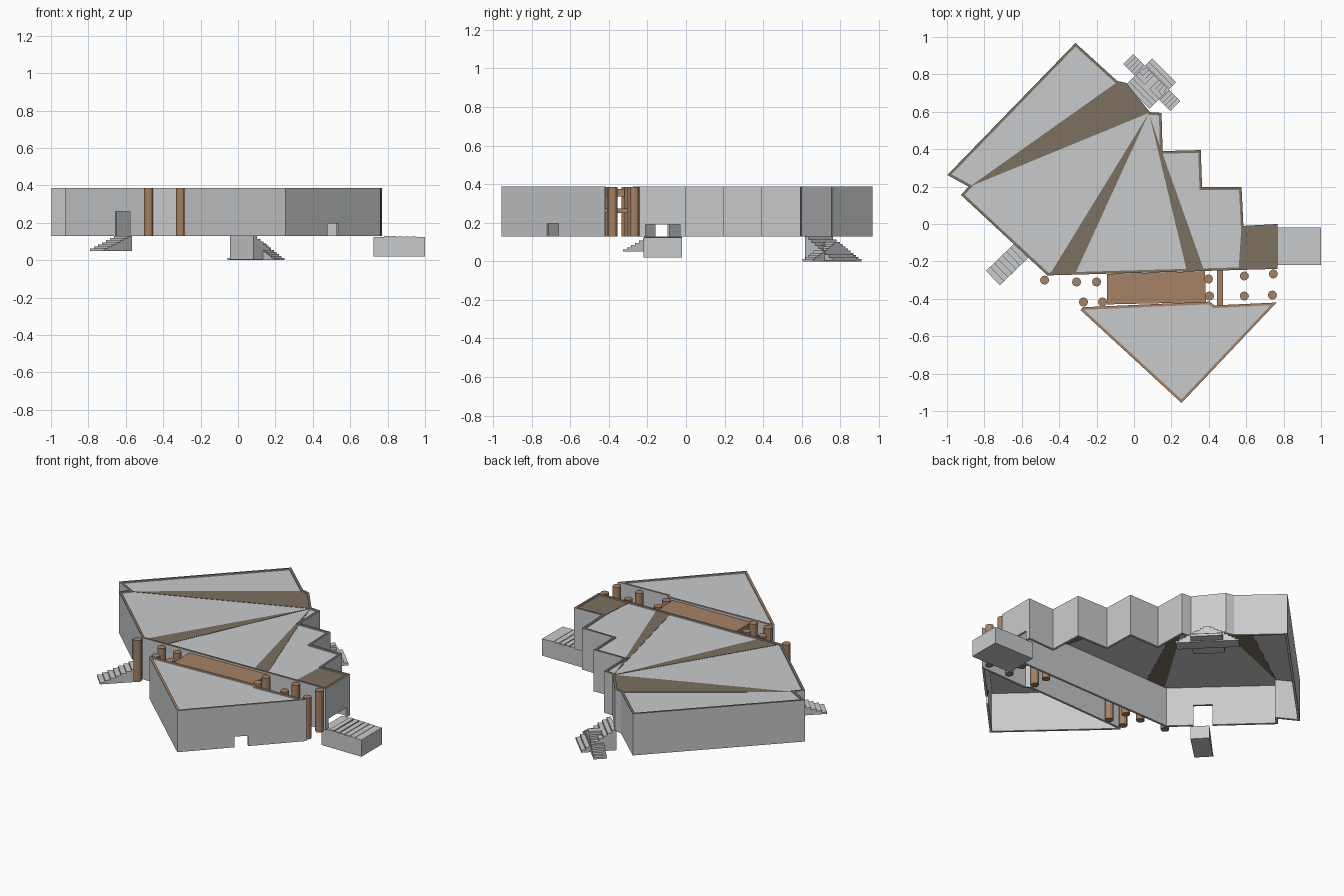
import bpy, bmesh, math
from mathutils import Vector, Matrix

if "Cube" in bpy.data.objects:
    bpy.data.objects.remove(bpy.data.objects["Cube"])


def material(name, rgb):
    m = bpy.data.materials.new(name)
    m.diffuse_color = (*rgb, 1)
    m.use_nodes = True
    m.node_tree.nodes["Principled BSDF"].inputs["Base Color"].default_value = m.diffuse_color
    return m


GREY = material("light_grey", (0.58, 0.59, 0.60))
BROWN = material("dark_brown", (0.20, 0.162, 0.115))
TAN = material("tan_brown", (0.38, 0.225, 0.135))

BASE, TOP, THICK = 0.13, 0.387, 0.014


def finish(bm, name, mats):
    bmesh.ops.recalc_face_normals(bm, faces=bm.faces)
    me = bpy.data.meshes.new(name)
    bm.to_mesh(me)
    bm.free()
    ob = bpy.data.objects.new(name, me)
    bpy.context.collection.objects.link(ob)
    for m in mats:
        me.materials.append(m)
    return ob


def prism(name, pts, z0, z1, mat):
    """Extrude a plan outline between two heights."""
    bm = bmesh.new()
    lo = [bm.verts.new((x, y, z0)) for x, y in pts]
    hi = [bm.verts.new((x, y, z1)) for x, y in pts]
    bm.faces.new(lo)
    bm.faces.new(hi)
    n = len(pts)
    for i in range(n):
        j = (i + 1) % n
        bm.faces.new((lo[i], lo[j], hi[j], hi[i]))
    return finish(bm, name, [mat])


def inset(pts, d):
    """Mitred inward offset of a counter-clockwise outline."""
    out, n = [], len(pts)
    for i in range(n):
        p = Vector(pts[i])
        a = (p - Vector(pts[i - 1])).normalized()
        b = (Vector(pts[(i + 1) % n]) - p).normalized()
        na, nb = Vector((-a.y, a.x)), Vector((-b.y, b.x))
        out.append(tuple(p + (na + nb) * (d / max(0.3, 1 + na.dot(nb)))))
    return out


def wall_ring(name, pts, rim):
    """Hollow wall with a coloured top rim."""
    inner, n = inset(pts, THICK), len(pts)
    bm = bmesh.new()
    loops = [[bm.verts.new((x, y, z)) for x, y in ring]
             for ring, z in ((pts, BASE), (pts, TOP), (inner, TOP), (inner, BASE))]
    for k in range(4):
        a, b = loops[k], loops[(k + 1) % 4]
        for i in range(n):
            j = (i + 1) % n
            f = bm.faces.new((a[i], a[j], b[j], b[i]))
            f.material_index = 1 if k == 1 else 0
    return finish(bm, name, [GREY, rim])


def cut_door(wall, name, x, y, angle, width, z1):
    """Cut a door opening through a wall."""
    bm = bmesh.new()
    h = z1 - BASE + 0.02
    bmesh.ops.create_cube(bm, size=1, matrix=Matrix.Translation((x, y, z1 - h / 2))
                          @ Matrix.Rotation(angle, 4, 'Z')
                          @ Matrix.Diagonal((0.08, width, h, 1)))
    cutter = finish(bm, name, [GREY])
    cutter.hide_render = True
    cutter.hide_set(True)
    mod = wall.modifiers.new("door", 'BOOLEAN')
    mod.operation, mod.object, mod.solver = 'DIFFERENCE', cutter, 'EXACT'


def stairs(name, x, y, angle, width, length, z0, z1, n):
    """Solid steps descending from (x, y) along the angle."""
    run, rise = length / n, (z1 - z0) / n
    prof = [(0, z0), (0, z1)]
    for i in range(n):
        prof.append(((i + 1) * run, z1 - i * rise))
        if i < n - 1:
            prof.append(((i + 1) * run, z1 - (i + 1) * rise))
    prof.append((length, z0))
    bm = bmesh.new()
    sides = [[bm.verts.new((u, s * width / 2, z)) for u, z in prof] for s in (-1, 1)]
    for s in sides:
        bm.faces.new(s)
    for i in range(len(prof)):
        j = (i + 1) % len(prof)
        bm.faces.new((sides[0][i], sides[0][j], sides[1][j], sides[1][i]))
    bm.transform(Matrix.Translation((x, y, 0)) @ Matrix.Rotation(angle, 4, 'Z'))
    return finish(bm, name, [GREY])


def rect(x0, y0, x1, y1):
    return [(x0, y0), (x1, y0), (x1, y1), (x0, y1)]


# Main hall: stepped fan outline
hall = [(-.313, .968), (-.998, .262), (-.885, .2), (-.925, .155), (-.463, -.275),
        (.767, -.24), (.767, 0), (.585, -.01), (.575, .197), (.364, .197),
        (.357, .395), (.153, .39), (.147, .594), (.085, .598), (-.04, .754), (-.09, .765)]
hall_wall = wall_ring("hall_wall", hall, BROWN)
prism("hall_roof", inset(hall, THICK * .8), .374, .380, GREY)

# Brown roof wedges
wedges = [[(.08, .594), (-.045, .748), (-.095, .755), (-.878, .2)],
          [(.08, .594), (-.445, -.262), (-.31, -.257)],
          [(.08, .594), (.28, -.242), (.372, -.24), (.153, .375)],
          [(.56, -.235), (.755, -.23), (.755, -.012), (.574, -.02)]]
for i, w in enumerate(wedges):
    prism(f"roof_wedge_{i + 1}", w, .3725, .382, BROWN)

# Triangular front wing
wing = [(-.286, -.46), (.254, -.957), (.762, -.42), (.43, -.435), (.405, -.415), (-.272, -.445)]
wing_wall = wall_ring("wing_wall", wing, TAN)
prism("wing_roof", inset(wing, THICK * .8), .374, .380, GREY)

# Link roof and beam between hall and wing
prism("link_roof", [(-.145, -.43), (.385, -.418), (.38, -.252), (-.145, -.267)], .335, .376, TAN)
prism("link_beam", rect(.445, -.435, .475, -.248), .25, .275, TAN)

# Columns along the passage
columns = [(-.478, -.3), (-.307, -.31), (-.2, -.31), (-.27, -.417), (-.168, -.417), (.398, -.294),
           (.404, -.385), (.59, -.278), (.59, -.385), (.745, -.267), (.74, -.38)]
for i, (x, y) in enumerate(columns):
    ring = [(x + .024 * math.cos(a * math.tau / 12), y + .024 * math.sin(a * math.tau / 12))
            for a in range(12)]
    prism(f"column_{i + 1}", ring, BASE, .385, TAN)

# Door openings
diag = math.radians(45)
west = math.radians(227)
cut_door(hall_wall, "west_door_cutter", -.615, -.131, west, .107, .26)
cut_door(hall_wall, "east_door_cutter", .76, -.12, 0, .18, .19)
cut_door(wing_wall, "wing_door_cutter", .505, -.69, math.radians(-43.5), .08, .195)

# West stairs
stairs("west_stairs", -.603, -.143, math.radians(224), .107, .21, .05, BASE, 7)

# Rear stairs with two side flights
stairs("rear_stairs", .02, .68, diag, .18, .2, .005, BASE, 8)
for name, side in (("left", 1), ("right", -1)):
    stairs(f"rear_flight_{name}", .095, .757, diag + side * math.pi / 2, .075, .178, 0, .1, 9)

# East entrance platform with shallow treads
prism("east_platform", rect(.725, -.22, 1.0, -.02), .02, .124, GREY)
for i in range(5):
    x = .78 + i * .036
    prism(f"east_tread_{i + 1}", rect(x, -.219, x + .03, -.021), .124, .130 - i * .001, GREY)
